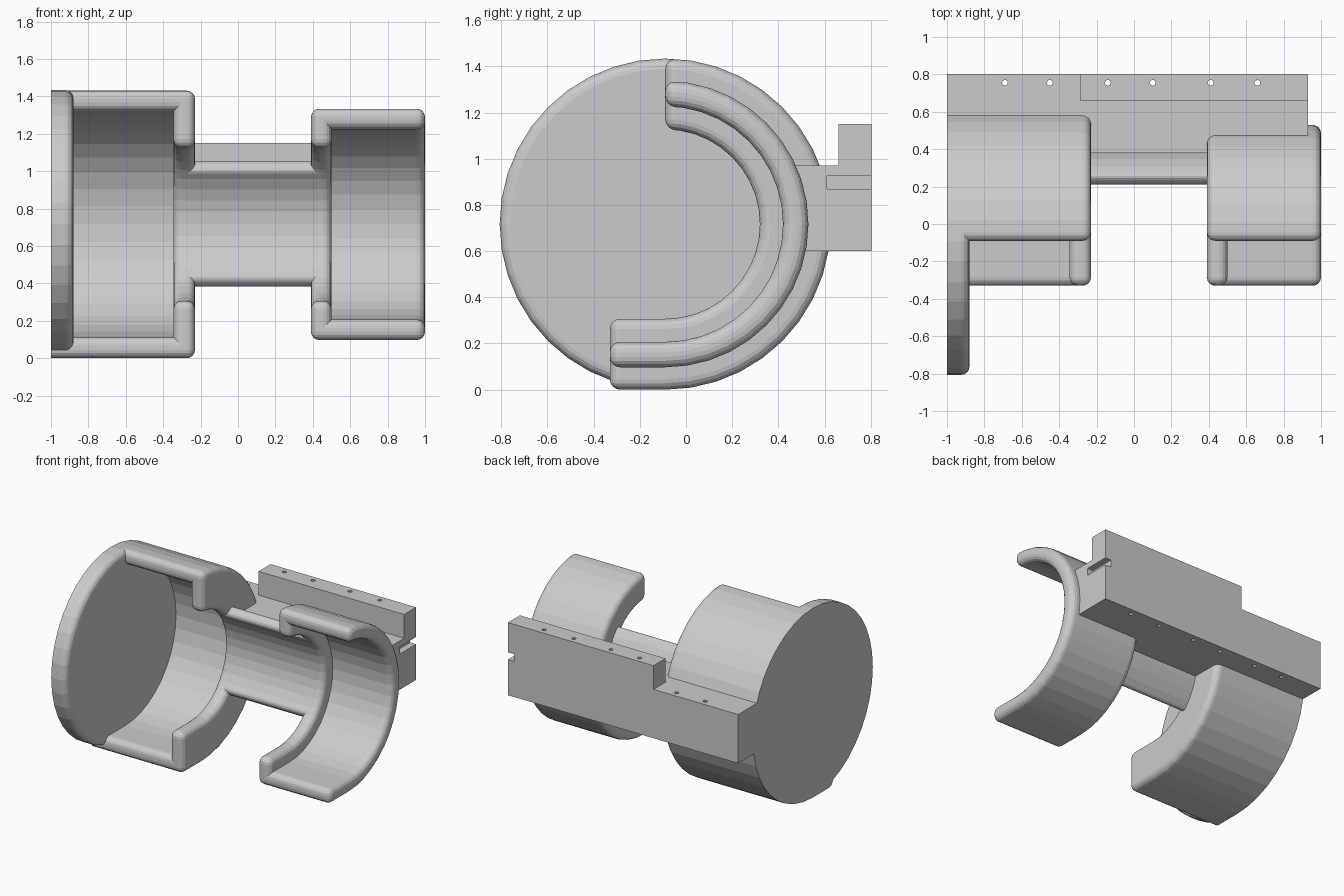
import bpy, bmesh, math
from mathutils import Matrix

if "Cube" in bpy.data.objects:
    bpy.data.objects.remove(bpy.data.objects["Cube"])

CY, CZ = -0.09, 0.717          # shared axis of all round parts
R = 0.717


def finish(bm, name):
    bmesh.ops.recalc_face_normals(bm, faces=bm.faces)
    me = bpy.data.meshes.new(name)
    bm.to_mesh(me)
    bm.free()
    ob = bpy.data.objects.new(name, me)
    bpy.context.collection.objects.link(ob)
    return ob


def round_edges(bm, width):
    """Round sharp outward edges, leaving the flat left end crisp."""
    bmesh.ops.recalc_face_normals(bm, faces=bm.faces)
    bm.normal_update()
    edges = [e for e in bm.edges if e.is_convex and e.calc_face_angle(0) > 0.8
             and not all(v.co.x < -0.99 for v in e.verts)]
    bmesh.ops.bevel(bm, geom=edges, offset=width, segments=4, profile=0.5,
                    affect='EDGES', clamp_overlap=True)


def arc_shell(name, profile, a0, a1, steps, width, tail=0.0):
    """Sweep an (x, radius) profile round the axis, with an optional straight tail."""
    bm = bmesh.new()
    rings = []
    for i in range(steps + 1):
        a = math.radians(a0 + (a1 - a0) * i / steps)
        rings.append([bm.verts.new((x, CY + r * math.cos(a), CZ + r * math.sin(a)))
                      for x, r in profile])
    if tail:
        rings.append([bm.verts.new((v.co.x, v.co.y - tail, v.co.z)) for v in rings[-1]])
    n = len(profile)
    for p, q in zip(rings, rings[1:]):
        for k in range(n):
            bm.faces.new((p[k], p[(k + 1) % n], q[(k + 1) % n], q[k]))
    bm.faces.new(rings[0])
    bm.faces.new(rings[-1])
    round_edges(bm, width)
    return finish(bm, name)


def prism(name, outline, z0, z1):
    bm = bmesh.new()
    face = bm.faces.new([bm.verts.new((x, y, z0)) for x, y in outline])
    out = bmesh.ops.extrude_face_region(bm, geom=[face])
    for v in out['geom']:
        if isinstance(v, bmesh.types.BMVert):
            v.co.z = z1
    return finish(bm, name)


def box(name, x0, x1, y0, y1, z0, z1):
    return prism(name, [(x0, y0), (x1, y0), (x1, y1), (x0, y1)], z0, z1)


def boolean(ob, tool, op):
    m = ob.modifiers.new(op.lower(), 'BOOLEAN')
    m.operation, m.solver, m.object = op, 'EXACT', tool
    bpy.context.view_layer.objects.active = ob
    bpy.ops.object.modifier_apply(modifier=m.name)
    bpy.data.objects.remove(tool)


# Closed end disc
bm = bmesh.new()
bmesh.ops.create_cone(bm, cap_ends=True, segments=40, radius1=R, radius2=R, depth=0.12,
                      matrix=Matrix.Translation((-0.94, CY, CZ)) @ Matrix.Rotation(math.pi / 2, 4, 'Y'))
round_edges(bm, 0.045)
finish(bm, "end_disc")

# Large cup and small cup: walls with an inward flange, open to the front
arc_shell("large_cup", [(-1, R), (-0.23, R), (-0.23, 0.41), (-0.345, 0.41),
                        (-0.345, 0.605), (-1, 0.605)], 90, -90, 20, 0.045, 0.24)
arc_shell("small_cup", [(1, 0.62), (0.39, 0.62), (0.39, 0.41), (0.5, 0.41),
                        (0.5, 0.51), (1, 0.51)], 90, -90, 20, 0.045, 0.24)

# Curved neck joining the two flanges
arc_shell("neck", [(-0.29, 0.49), (0.45, 0.49), (0.45, 0.41), (-0.29, 0.41)],
          45, -45, 10, 0.03)

# Rear mounting block with raised plate
block = prism("mounting_block", [(-1, 0.53), (-0.29, 0.53), (-0.29, 0.38), (0.44, 0.38),
                                 (0.44, 0.45), (0.93, 0.45), (0.93, 0.803), (-1, 0.803)],
              0.6, 0.97)
boolean(block, box("plate", -0.29, 0.93, 0.66, 0.803, 0.8, 1.15), 'UNION')

# Notch in the right end of the block
boolean(block, box("notch", 0.88, 1.0, 0.61, 0.9, 0.87, 0.925), 'DIFFERENCE')

# Six screw holes straight through the block
bm = bmesh.new()
for x in (-0.69, -0.45, -0.14, 0.10, 0.41, 0.66):
    bmesh.ops.create_cone(bm, cap_ends=True, segments=8, radius1=0.016, radius2=0.016,
                          depth=1.0, matrix=Matrix.Translation((x, 0.755, 0.9)))
boolean(block, finish(bm, "holes"), 'DIFFERENCE')
